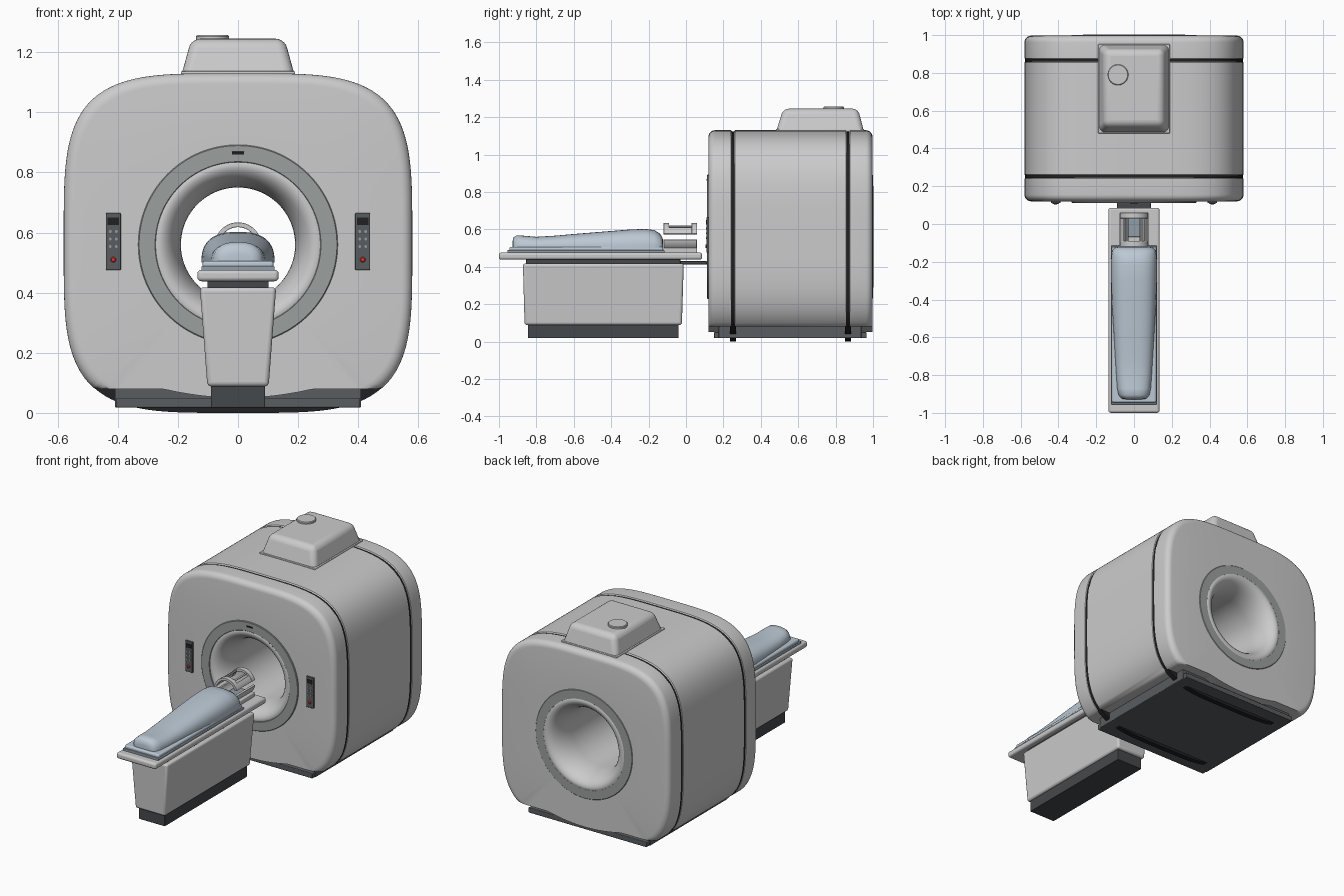
import bpy, bmesh
from math import sin, cos, pi, radians

if "Cube" in bpy.data.objects:
    bpy.data.objects.remove(bpy.data.objects["Cube"])

def material(name, r, g, b):
    m = bpy.data.materials.new(name)
    m.diffuse_color = (r, g, b, 1)
    m.use_nodes = True
    m.node_tree.nodes["Principled BSDF"].inputs["Base Color"].default_value = m.diffuse_color
    return m

DARK = material("charcoal", 0.06, 0.065, 0.07)
SLATE = material("slate", 0.10, 0.11, 0.115)
BLACK = material("black", 0.015, 0.015, 0.017)
TRIM = material("trim_grey", 0.33, 0.35, 0.345)
BLUE = material("pale_blue", 0.50, 0.58, 0.66)
PAD = material("pad_blue", 0.28, 0.34, 0.39)
RED = material("red", 0.7, 0.04, 0.03)
BUTTON = material("button_grey", 0.3, 0.31, 0.32)

def finish(name, bm, mat=None, bevel=0, seg=3, angle=35):
    bmesh.ops.recalc_face_normals(bm, faces=bm.faces)
    me = bpy.data.meshes.new(name)
    bm.to_mesh(me)
    bm.free()
    ob = bpy.data.objects.new(name, me)
    bpy.context.collection.objects.link(ob)
    if mat:
        me.materials.append(mat)
    if bevel:
        b = ob.modifiers.new("bevel", "BEVEL")
        b.width, b.segments, b.limit_method = bevel, seg, "ANGLE"
    bpy.ops.object.select_all(action="DESELECT")
    ob.select_set(True)
    bpy.context.view_layer.objects.active = ob
    bpy.ops.object.shade_smooth_by_angle(angle=radians(angle))
    return ob

def box(name, x, y, z, mat=None, bevel=0.004, seg=3, top=None):
    """Box from ranges; top = (x range, y range) of the upper face for a taper."""
    bm = bmesh.new()
    tx, ty = top or (x, y)
    rings = []
    for (xr, yr, h) in ((x, y, z[0]), (tx, ty, z[1])):
        rings.append([bm.verts.new((xr[i], yr[j], h)) for i, j in ((0, 0), (1, 0), (1, 1), (0, 1))])
    for i in range(4):
        j = (i + 1) % 4
        bm.faces.new((rings[0][i], rings[0][j], rings[1][j], rings[1][i]))
    for r in rings:
        bm.faces.new(r)
    return finish(name, bm, mat, bevel, seg)

def loft(name, loops, mat=None, wrap=False, caps=False, bevel=0, angle=35):
    """Skin closed loops; wrap joins last loop to first, caps fills both ends."""
    bm = bmesh.new()
    vs = [[bm.verts.new(p) for p in l] for l in loops]
    n = len(vs[0])
    for k in range(len(vs) if wrap else len(vs) - 1):
        a, b = vs[k], vs[(k + 1) % len(vs)]
        for i in range(n):
            j = (i + 1) % n
            bm.faces.new((a[i], a[j], b[j], b[i]))
    if caps:
        bm.faces.new(vs[0])
        bm.faces.new(vs[-1])
    return finish(name, bm, mat, bevel, 2, angle)

N, CZ = 192, 0.56

def circle(r, y, cx=0, cz=CZ, n=N):
    return [(cx + r * cos(2 * pi * i / n), y, cz + r * sin(2 * pi * i / n)) for i in range(n)]

def squircle(inset, y, floor=0.08, e=4.0, a=0.58, b=0.565):
    """Rounded-square gantry outline, cut flat near the floor."""
    pts = []
    a, b = a - inset, b - inset
    for i in range(N):
        t = 2 * pi * i / N
        r = ((abs(cos(t)) / a) ** e + (abs(sin(t)) / b) ** e) ** (-1 / e)
        x, z = r * cos(t), 0.565 + r * sin(t)
        low = floor - 0.03 * max(0, 1 - (x / 0.25) ** 2) if floor else 0
        pts.append((x, y, max(z, low)))
    return pts

# gantry front and back covers, mirrored about y = 0.56
R = 0.035
for name, face, s in (("front_cover", 0.12, 1), ("back_cover", 0.997, -1)):
    loops = [circle(0.30, face)]
    loops += [squircle(R * (1 - sin(t)), face + s * R * (1 - cos(t)))
              for t in [i * pi / 12 for i in range(7)]]
    loops += [squircle(0, face + s * 0.12), squircle(0.006, face + s * 0.125),
              circle(0.30, face + s * 0.125)]
    loft(name, loops, wrap=True)

# gantry middle shell and dark seam bands
loft("middle_cover", [circle(0.30, 0.256), squircle(0.006, 0.256), squircle(0, 0.262),
                      squircle(0, 0.855), squircle(0.006, 0.861), circle(0.30, 0.861)], wrap=True)
for name, y in (("front_seam", 0.25), ("back_seam", 0.867)):
    lo, hi = y - 0.016, y + 0.016
    out = [[(x, yy, z - 0.003) for x, _, z in squircle(0.003, yy, 0)] for yy in (lo, hi)]
    loft(name, [circle(0.3, lo)] + out + [circle(0.3, hi)], BLACK, wrap=True)

# flared bore tunnel
D, steps = 0.16, 12
prof = [(0.30, 0.125), (0.272, 0.116)]
prof += [(0.265 - 0.075 * sin(i / steps * pi / 2), 0.114 + D * (1 - cos(i / steps * pi / 2)))
         for i in range(steps + 1)]
full = prof + [(r, 1.117 - y) for r, y in reversed(prof)]
loft("bore_tunnel", [circle(r, y) for r, y in full], angle=50)

# trim rings round both bore openings
for name, f, s in (("front_bore_ring", 0.112, 1), ("back_bore_ring", 1.0, -1)):
    p = [(0.274, 0.02), (0.274, 0.002), (0.276, 0), (0.329, 0), (0.332, 0.003), (0.332, 0.02)]
    loft(name, [circle(r, f + s * d) for r, d in p], TRIM, wrap=True)
box("ring_marker", (-0.02, 0.02), (0.109, 0.116), (0.86, 0.869), BLACK, 0.001)

# gantry plinth
box("gantry_plinth", (-0.41, 0.41), (0.175, 0.937), (0.018, 0.085), SLATE, 0.004)
box("plinth_skirt", (-0.405, 0.405), (0.15, 0.965), (0.018, 0.05), SLATE, 0.004)

# roof housing and its round cap
box("roof_housing", (-0.195, 0.195), (0.475, 0.957), (1.10, 1.245), None, 0.03, 5,
    top=((-0.155, 0.155), (0.52, 0.92)))
box("roof_flange", (-0.19, 0.19), (0.48, 0.952), (1.10, 1.137), None, 0.004)
cap = [(0.055, 1.23), (0.055, 1.253), (0.051, 1.257)]
loft("roof_cap", [[(x, y, z) for x, z, y in circle(r, h, -0.085, 0.79, 48)] for r, h in cap], caps=True)

# control panels either side of the bore
for side, cx in (("left", -0.415), ("right", 0.415)):
    box(side + "_control_panel", (cx - 0.025, cx + 0.025), (0.11, 0.13), (0.475, 0.665), SLATE, 0.003)
    box(side + "_control_screen", (cx - 0.019, cx + 0.019), (0.108, 0.115), (0.625, 0.65), BLACK, 0.001)
    for row in range(3):
        for col in (-1, 1):
            loft(f"{side}_button_{row}_{col}",
                 [circle(0.005, y, cx + col * 0.01, 0.604 - row * 0.025, 16) for y in (0.115, 0.106)],
                 BUTTON, caps=True)
    loft(side + "_stop_button", [circle(r, y, cx, 0.51, 24) for r, y in
                                 ((0.009, 0.115), (0.009, 0.106), (0.006, 0.103))], RED, caps=True)

# patient table
box("table_foot", (-0.09, 0.09), (-0.845, -0.04), (0.018, 0.095), DARK, 0.003)
box("table_pedestal", (-0.102, 0.102), (-0.863, -0.022), (0.088, 0.418), None, 0.014, 4,
    top=((-0.127, 0.127), (-0.872, -0.012)))
box("table_slide", (-0.102, 0.102), (-0.855, -0.03), (0.41, 0.445), DARK, 0.003)
box("docking_arm", (-0.09, 0.09), (-0.04, 0.112), (0.412, 0.43), DARK, 0.003)
box("table_top", (-0.135, 0.135), (-1.0, 0.086), (0.438, 0.476), None, 0.013, 4)
box("mattress_tray", (-0.122, 0.122), (-0.955, -0.115), (0.47, 0.489), PAD, 0.004)
box("mattress", (-0.118, 0.118), (-0.945, -0.122), (0.48, 0.506), BLUE, 0.009, 4)

# covered patient form: y, half width, top height
stations = [(-0.928, 0.045, 0.53), (-0.924, 0.066, 0.555), (-0.905, 0.082, 0.568), (-0.87, 0.089, 0.566),
            (-0.80, 0.094, 0.560), (-0.70, 0.10, 0.566), (-0.60, 0.106, 0.575), (-0.50, 0.112, 0.583),
            (-0.40, 0.117, 0.591), (-0.30, 0.121, 0.599), (-0.22, 0.122, 0.602), (-0.17, 0.12, 0.596),
            (-0.14, 0.114, 0.578), (-0.126, 0.10, 0.556), (-0.122, 0.08, 0.535)]
def mound(y, w, h):
    pts = []
    for i in range(33):
        t = pi * i / 32
        c, s = cos(t), sin(t)
        pts.append((w * abs(c) ** 0.75 * (1 if c > 0 else -1), y, 0.50 + (h - 0.50) * s ** 0.8))
    return pts
blanket = loft("blanket_form", [mound(*s) for s in stations], BLUE, caps=True, angle=70)

# head coil: lower cradle, end arches and rails
def arc(name, r0, r1, a0, a1, y0, y1, cz, mat=None):
    loops = []
    k = max(3, int((a1 - a0) / 6))
    for i in range(k + 1):
        t = radians(a0 + (a1 - a0) * i / k)
        loops.append([(r * cos(t), y, cz + r * sin(t)) for r, y in ((r0, y0), (r1, y0), (r1, y1), (r0, y1))])
    return loft(name, loops, mat, caps=True, bevel=0.002)

arc("coil_cradle", 0.063, 0.078, 188, 352, -0.12, 0.058, 0.556)
box("coil_base", (-0.075, 0.075), (-0.12, 0.06), (0.47, 0.502), None, 0.005)
box("head_pad", (-0.035, 0.035), (-0.07, 0.03), (0.49, 0.52), PAD, 0.006)
for name, y0, y1 in (("near", -0.12, -0.09), ("far", 0.03, 0.06)):
    arc(f"coil_{name}_arch", 0.062, 0.078, 15, 165, y0, y1, 0.556)
for side, a in (("right", 15), ("left", 135)):
    arc(f"coil_{side}_rail", 0.064, 0.076, a, a + 30, -0.1, 0.04, 0.556)
for side, a in (("right", 56), ("left", 116)):
    arc(f"coil_{side}_upper_rail", 0.065, 0.074, a, a + 8, -0.1, 0.04, 0.556)
